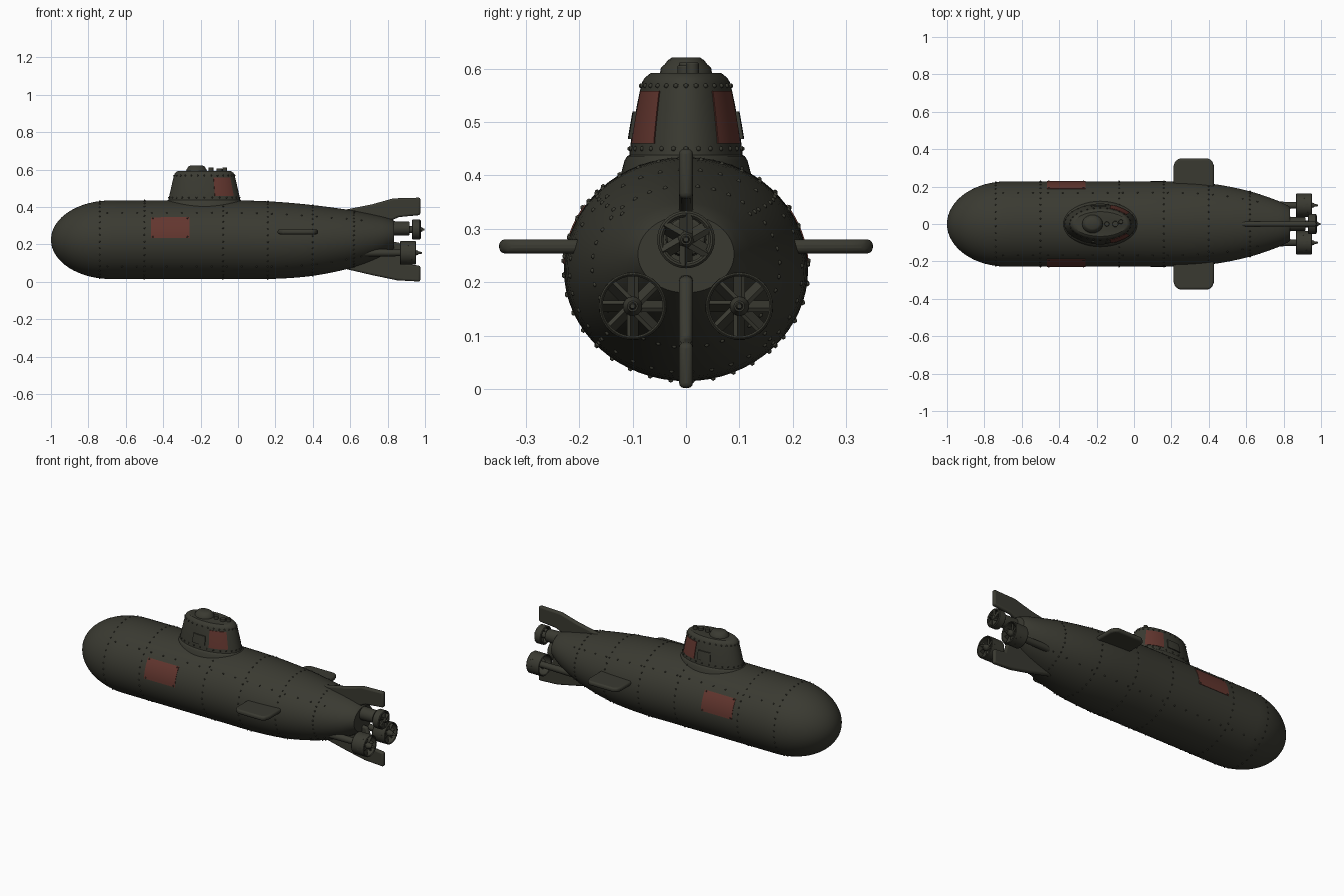
import bpy, bmesh, math
from mathutils import Matrix, Vector

if "Cube" in bpy.data.objects:
    bpy.data.objects.remove(bpy.data.objects["Cube"])

def material(name, col):
    m = bpy.data.materials.new(name)
    m.diffuse_color = (*col, 1)
    m.use_nodes = True
    m.node_tree.nodes["Principled BSDF"].inputs["Base Color"].default_value = m.diffuse_color
    return m

OLIVE = material("dark olive grey", (0.042, 0.042, 0.031))
RED = material("faded red", (0.125, 0.037, 0.028))

def finish(bm, name, mat=OLIVE, angle=35, bevel=0):
    bmesh.ops.recalc_face_normals(bm, faces=bm.faces)
    me = bpy.data.meshes.new(name)
    bm.to_mesh(me)
    bm.free()
    ob = bpy.data.objects.new(name, me)
    bpy.context.collection.objects.link(ob)
    me.materials.append(mat)
    if bevel:
        b = ob.modifiers.new("bevel", 'BEVEL')
        b.width, b.segments, b.limit_method = bevel, 3, 'ANGLE'
    bpy.ops.object.select_all(action='DESELECT')
    bpy.context.view_layer.objects.active = ob
    ob.select_set(True)
    bpy.ops.object.shade_smooth_by_angle(angle=math.radians(angle))
    return ob

def loft(bm, rings, cyclic=False):
    vs = [[bm.verts.new(p) for p in r] for r in rings]
    n = len(vs[0])
    pairs = list(zip(vs, vs[1:])) + ([(vs[-1], vs[0])] if cyclic else [])
    for a, b in pairs:
        for i in range(n):
            j = (i + 1) % n
            bm.faces.new((a[i], a[j], b[j], b[i]))
    if not cyclic:
        bm.faces.new(vs[0])
        bm.faces.new(vs[-1])

def table(rows, t):
    # smooth (Catmull-Rom style) lookup in a station table
    t = min(max(t, rows[0][0]), rows[-1][0])
    i = max(k for k in range(len(rows) - 1) if rows[k][0] <= t)
    p, q = rows[i], rows[i + 1]
    o, r = rows[max(i - 1, 0)], rows[min(i + 2, len(rows) - 1)]
    d = q[0] - p[0]
    u = (t - p[0]) / d
    out = []
    for k in range(1, len(p)):
        m0 = (q[k] - o[k]) / (q[0] - o[0]) * d
        m1 = (r[k] - p[k]) / (r[0] - p[0]) * d
        out.append((2*u**3 - 3*u*u + 1)*p[k] + (u**3 - 2*u*u + u)*m0
                   + (3*u*u - 2*u**3)*q[k] + (u**3 - u*u)*m1)
    return out

# Hull stations: x, top, bottom, half width
HULL = [(-0.68, .435, .015, .228), (0, .435, .015, .228), (.2, .428, .016, .228), (.4, .41, .032, .217),
        (.6, .383, .073, .18), (.75, .353, .128, .132), (.82, .335, .17, .1), (.835, .325, .18, .09)]

def hull_pt(x, a, off=0):
    top, bot, w = table(HULL, x)
    s = math.sqrt(max(0, 1 - ((x + .68) / .32) ** 2)) if x < -.68 else 1
    h, c = (top - bot) / 2, (top + bot) / 2
    return (x, (w * s + off) * math.cos(a), c + (h * s + off) * math.sin(a))

# Sail stations: z, half length, half width
SAIL = [(.39, .2, .112), (.43, .194, .107), (.475, .184, .102), (.565, .163, .085), (.582, .156, .078), (.592, .142, .066)]

def sail_pt(z, a, off=0):
    l, w = table(SAIL, z)
    return (-.18 + (l + off) * math.cos(a), (w + off) * math.sin(a), z)

def circle(n):
    return [2 * math.pi * i / n for i in range(n)]

bm = bmesh.new()
xs = [-.68 - .32 * math.cos(math.pi / 2 * (i + .15) / 16) for i in range(16)]
xs += [-.68 + .05 * i for i in range(31)] + [.835]
loft(bm, [[hull_pt(x, a) for a in circle(64)] for x in xs])
finish(bm, "hull")

bm = bmesh.new()
zs = [.39, .41, .43, .45, .475, .505, .535, .565, .575, .582, .588, .592]
loft(bm, [[sail_pt(z, a) for a in circle(48)] for z in zs])
finish(bm, "sail")
bm = bmesh.new()
loft(bm, [[sail_pt(z, a, o) for a in circle(48)] for z, o in ((.40, .012), (.428, .008), (.436, .004), (.44, -.004))])
finish(bm, "sail_base_trim")

# Thin curved plates that follow a surface function
def plate(name, fn, u0, u1, v0, v1, mat, out=.004, n=8):
    bm = bmesh.new()
    grids = []
    for off in (-.003, out):
        grids.append([[bm.verts.new(fn(u0 + (u1 - u0) * i / n, v0 + (v1 - v0) * j / n, off))
                       for j in range(n + 1)] for i in range(n + 1)])
    for g in grids:
        for i in range(n):
            for j in range(n):
                bm.faces.new((g[i][j], g[i + 1][j], g[i + 1][j + 1], g[i][j + 1]))
    a, b = grids
    rim = [(i, 0) for i in range(n)] + [(n, j) for j in range(n)]
    rim += [(i, n) for i in range(n, 0, -1)] + [(0, j) for j in range(n, 0, -1)]
    for (i, j), (k, l) in zip(rim, rim[1:] + rim[:1]):
        bm.faces.new((a[i][j], a[k][l], b[k][l], b[i][j]))
    finish(bm, name, mat)

for side, s in (("right", 1), ("left", -1)):
    def hp(x, a, off): p = hull_pt(x, a, off); return (p[0], p[1] * s, p[2])
    def sp(z, a, off): p = sail_pt(z, a, off); return (p[0], p[1] * s, p[2])
    plate("hull_red_panel_" + side, hp, -.465, -.26, .04, .6, RED, .002)
    plate("sail_red_panel_" + side, sp, .46, .558, .6, 1.27, RED, .003)
    plate("sail_side_hatch_" + side, sp, .468, .52, 1.4, 1.85, OLIVE, .006)

# Rivets in rings and rows along the seams
bm = bmesh.new()
spots = [hull_pt(x, a + .05) for x in (-.74, -.5, -.08, .16, .4, .62) for a in circle(36)]
spots += [hull_pt(-.7 + .08 * i, a) for i in range(18) for a in (.75, 2.39, -.75, -2.39)]
spots += [sail_pt(z, a) for z in (.45, .568) for a in circle(28)]
for x in (-.455, -.27):
    spots += [hull_pt(x, a, .002) for a in (.07, .57, math.pi - .07, math.pi - .57)]
for p in spots:
    bmesh.ops.create_icosphere(bm, subdivisions=1, radius=.005, matrix=Matrix.Translation(p))
finish(bm, "rivets", angle=60)

# Cylinder or cone between two points
def rod(bm, p, q, r1, r2=None, n=24):
    p, q = Vector(p), Vector(q)
    m = Matrix.Translation((p + q) / 2) @ (q - p).to_track_quat('Z', 'Y').to_matrix().to_4x4()
    bmesh.ops.create_cone(bm, cap_ends=True, segments=n, radius1=r1,
                          radius2=r1 if r2 is None else r2, depth=(q - p).length, matrix=m)

# Hatch and small masts on the sail roof
bm = bmesh.new()
rings = [(.585, .056, .05), (.602, .054, .047), (.608, .048, .04), (.616, .044, .034), (.621, .034, .026)]
loft(bm, [[(-.222 + l * math.cos(a), w * math.sin(a), z) for a in circle(24)] for z, l, w in rings])
finish(bm, "roof_hatch", angle=50)
bm = bmesh.new()
rod(bm, (-.145, 0, .58), (-.145, 0, .612), .013)
rod(bm, (-.1, 0, .58), (-.1, 0, .606), .016)
rod(bm, (-.07, .012, .58), (-.07, .012, .612), .012)
finish(bm, "roof_masts", bevel=.003)

# Flat fins extruded from an outline
def fin(name, pts, d, bevel=.01):
    bm = bmesh.new()
    f = bm.faces.new([bm.verts.new(Vector(p) - Vector(d) / 2) for p in pts])
    r = bmesh.ops.extrude_face_region(bm, geom=[f])
    bmesh.ops.translate(bm, vec=d, verts=[v for v in r["geom"] if isinstance(v, bmesh.types.BMVert)])
    finish(bm, name, bevel=bevel)

fin("upper_rudder", [(x, 0, z) for x, z in ((.57, .385), (.72, .415), (.83, .446), (.975, .45), (.975, .357), (.86, .346), (.78, .31), (.57, .34))], (0, .026, 0))
fin("lower_rudder", [(x, 0, z) for x, z in ((.57, .07), (.72, .035), (.85, .008), (.975, .001), (.975, .086), (.9, .095), (.865, .21), (.75, .22), (.57, .12))], (0, .026, 0))
for side, s in (("right", 1), ("left", -1)):
    outline = [(.212, .15), (.212, .31), (.218, .332), (.24, .35), (.4, .35), (.418, .338), (.428, .31), (.428, .15)]
    fin("diving_plane_" + side, [(x, y * s, .267) for x, y in outline], (0, 0, .026))

# Shrouded propellers
def propeller(name, y, z, x0, x1, r, t, blades, blade_w, hub, tip, shaft0):
    bm = bmesh.new()
    e = .004
    prof = [(x0 + e, r), (x1 - e, r), (x1, r - e), (x1, r - t + e), (x1 - e, r - t),
            (x0 + e, r - t), (x0, r - t + e), (x0, r - e)]
    loft(bm, [[(x, y + q * math.cos(a), z + q * math.sin(a)) for a in circle(40)] for x, q in prof], cyclic=True)
    finish(bm, name + "_shroud")
    bm = bmesh.new()
    rod(bm, (shaft0, y, z), (x0 + .01, y, z), hub * 1.15, hub)
    rod(bm, (x0, y, z), (x1 - .01, y, z), hub)
    rod(bm, (x1 - .01, y, z), (x1 + .012, y, z), hub, hub * .55)
    rod(bm, (x1 + .01, y, z), (tip, y, z), hub * .4, hub * .25)
    xm = (x0 + x1) / 2 + .01
    for a in circle(blades):
        m = (Matrix.Translation((xm, y, z)) @ Matrix.Rotation(a, 4, 'X')
             @ Matrix.Translation((0, 0, (r - t + hub) / 2)) @ Matrix.Rotation(.5, 4, 'Z')
             @ Matrix.Diagonal((.03, blade_w, r - t - hub + .014, 1)))
        bmesh.ops.create_cube(bm, size=1, matrix=m)
    finish(bm, name + "_blades")

for side, s in (("right", 1), ("left", -1)):
    propeller("main_propeller_" + side, s * .1, .155, .865, .952, .063, .007, 8, .008, .018, .985, .66)
propeller("upper_propeller", 0, .28, .93, .975, .054, .012, 6, .012, .018, .998, .82)
# Motor housing behind the upper propeller
bm = bmesh.new()
rod(bm, (.8, 0, .285), (.918, 0, .285), .04, .036)
finish(bm, "upper_motor_housing", bevel=.005)
